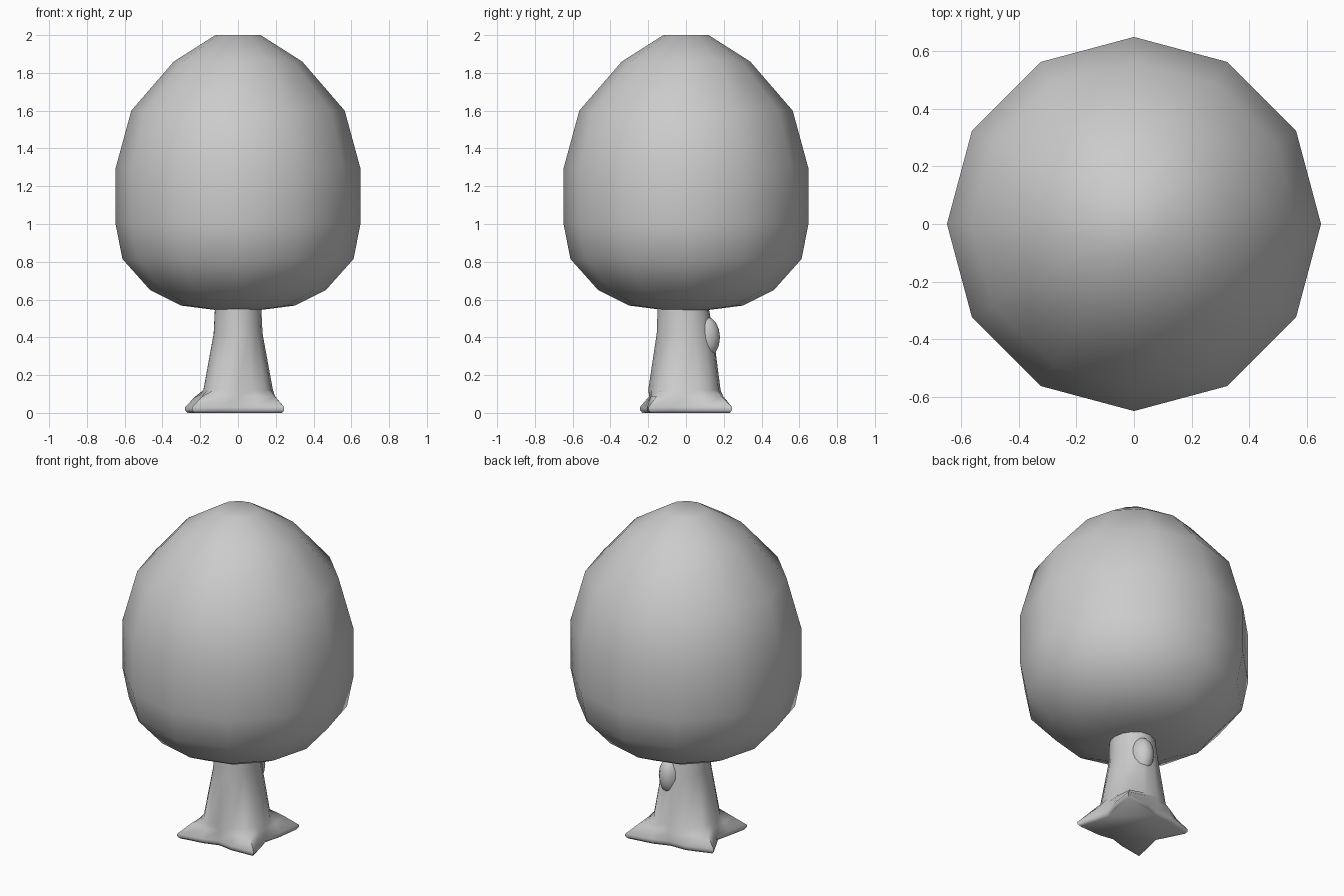
import bpy, bmesh
from math import cos, sin, radians, pi

if "Cube" in bpy.data.objects:
    bpy.data.objects.remove(bpy.data.objects["Cube"])


def loft(name, rings, angle):
    """Skin a stack of equal-length point rings and cap both ends."""
    bm = bmesh.new()
    loops = [[bm.verts.new(p) for p in ring] for ring in rings]
    n = len(loops[0])
    for low, high in zip(loops, loops[1:]):
        for i in range(n):
            j = (i + 1) % n
            bm.faces.new((low[i], low[j], high[j], high[i]))
    bm.faces.new(loops[0][::-1])
    bm.faces.new(loops[-1])
    bmesh.ops.recalc_face_normals(bm, faces=bm.faces)
    me = bpy.data.meshes.new(name)
    bm.to_mesh(me)
    bm.free()
    ob = bpy.data.objects.new(name, me)
    bpy.context.collection.objects.link(ob)
    smooth(ob, angle)
    return ob


def smooth(ob, angle):
    bpy.ops.object.select_all(action='DESELECT')
    ob.select_set(True)
    bpy.context.view_layer.objects.active = ob
    bpy.ops.object.shade_smooth_by_angle(angle=radians(angle))


# Crown: twelve-sided egg shape, (radius, z) profile
crown = [(0.12, 0.545), (0.30, 0.568), (0.465, 0.65), (0.612, 0.815), (0.648, 1.0),
         (0.648, 1.295), (0.565, 1.60), (0.34, 1.86), (0.12, 2.0)]
loft("leaf_crown",
     [[(r * cos(k * pi / 6), r * sin(k * pi / 6), z) for k in range(12)] for r, z in crown], 80)

# Trunk: root tips and valleys alternate round the foot (angle, reach)
foot = [(0, 0.195), (45, 0.345), (95, 0.185), (155, 0.31),
        (190, 0.20), (225, 0.345), (270, 0.19), (321, 0.315)]
cols = []
for i, (a, r) in enumerate(foot):
    b, s = foot[(i + 1) % len(foot)]
    b += 360 if b < a else 0
    cols += [(radians(a), r), (radians((a + b) / 2), min(r, s) + 0.3 * abs(r - s))]


def foot_ring(scale, z):
    return [(r * scale * cos(a), r * scale * sin(a), z) for a, r in cols]


def root_ring(t):
    """Ring between the rim (t=0) and the trunk (t=1), bulging on the roots."""
    ring = []
    for a, r in cols:
        q = r + (0.185 - r) * t
        ring.append((q * cos(a), q * sin(a), 0.03 + 0.09 * (1 - (1 - t) ** 1.5)))
    return ring


def trunk_ring(rx, ry, cy, z):
    return [(rx * cos(a), cy + ry * sin(a), z) for a, r in cols]


loft("trunk_with_roots",
     [foot_ring(0.95, 0.0), foot_ring(1.0, 0.015), root_ring(0), root_ring(0.5),
      trunk_ring(0.185, 0.192, -0.008, 0.12), trunk_ring(0.13, 0.15, -0.005, 0.42),
      trunk_ring(0.123, 0.135, -0.015, 0.56)], 60)

# Knot: lump on the back of the trunk
bpy.ops.mesh.primitive_uv_sphere_add(segments=12, ring_count=8, radius=1, location=(0.03, 0.105, 0.40))
knot = bpy.context.object
knot.name = "bark_knot"
knot.scale = (0.065, 0.075, 0.11)
smooth(knot, 60)
